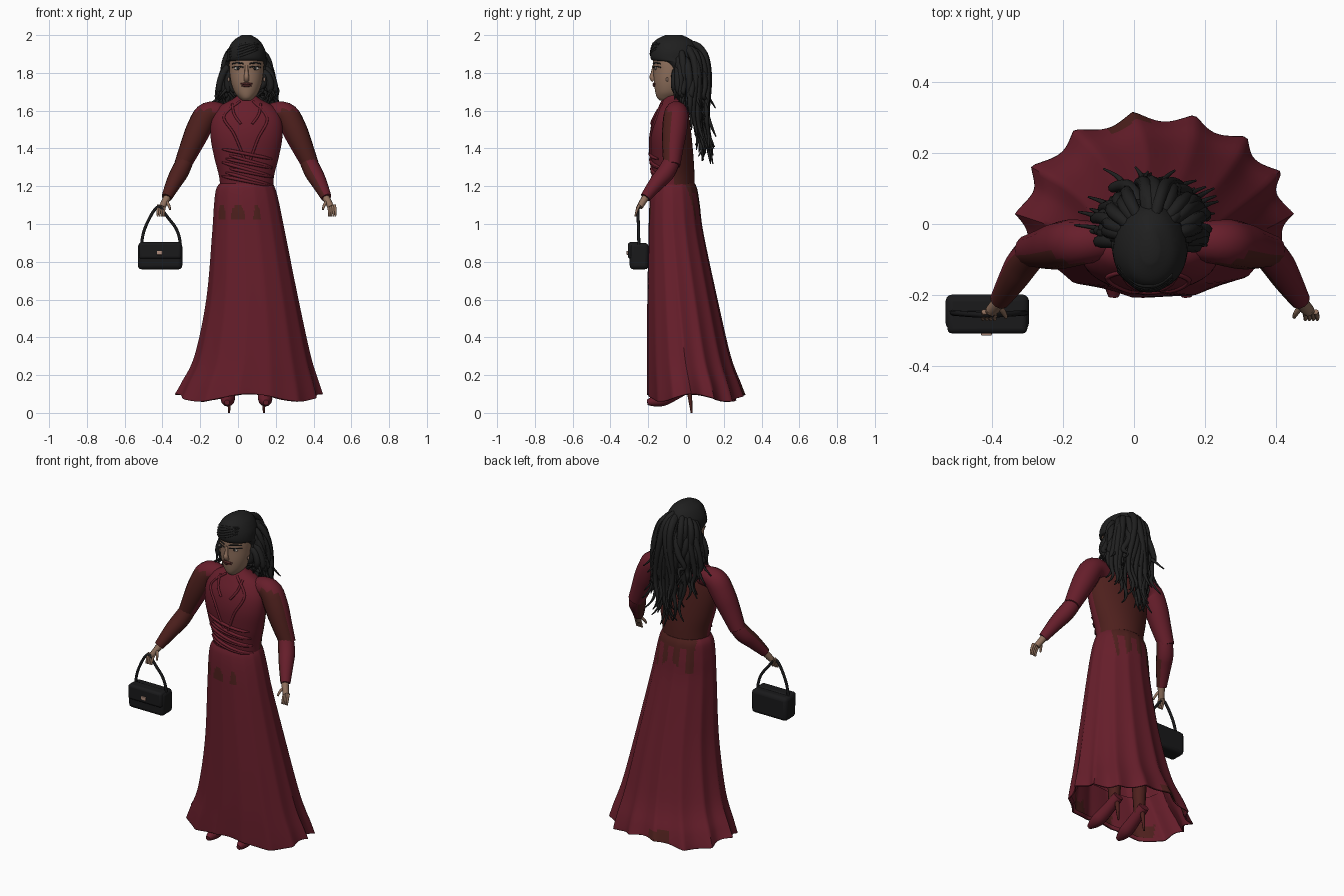
import bpy, math, random
from mathutils import Vector

if "Cube" in bpy.data.objects:
    bpy.data.objects.remove(bpy.data.objects["Cube"])
random.seed(4)
CX = 0.045  # middle of the figure


def material(name, r, g, b):
    m = bpy.data.materials.new(name)
    m.use_nodes = True
    m.diffuse_color = (r, g, b, 1)
    bsdf = next(n for n in m.node_tree.nodes if n.type == 'BSDF_PRINCIPLED')
    bsdf.inputs["Base Color"].default_value = (r, g, b, 1)
    bsdf.inputs["Roughness"].default_value = 0.8
    return m


RED = material("wine red", 0.135, 0.013, 0.024)
BROWN = material("dark brown", 0.075, 0.014, 0.012)
SKIN = material("skin", 0.28, 0.165, 0.11)
HAIR = material("hair black", 0.014, 0.014, 0.014)
BAG = material("bag black", 0.01, 0.01, 0.011)
METAL = material("rose metal", 0.42, 0.26, 0.2)
LIP = material("lip", 0.08, 0.02, 0.02)
WHITE = material("eye white", 0.5, 0.45, 0.4)


def finish(ob, mat, second=None, rule=None):
    ob.data.materials.clear()
    ob.data.materials.append(mat)
    if rule:
        ob.data.materials.append(second)
        for p in ob.data.polygons:
            p.material_index = int(rule(p.center, p.normal))
    bpy.ops.object.select_all(action='DESELECT')
    ob.select_set(True)
    bpy.context.view_layer.objects.active = ob
    bpy.ops.object.shade_smooth_by_angle(angle=math.radians(50))
    return ob


def row_at(rows, t):
    """Smooth blend of rows (sections or path points) at row number t."""
    i = min(int(t), len(rows) - 2)
    f = t - i
    a, b, c, d = (rows[max(0, min(len(rows) - 1, i + k))] for k in (-1, 0, 1, 2))
    return [q + f * (r - p + f * (2 * p - 5 * q + 4 * r - s + f * (3 * (q - r) + s - p))) / 2
            for p, q, r, s in zip(a, b, c, d)]


def loft(name, rows, mat, n=48, steps=5, shape=None, closed=True, **paint):
    """Stack ovals; each row is z, left, right, front, back."""
    verts, faces = [], []
    count = (len(rows) - 1) * steps + 1
    for k in range(count):
        z, xl, xr, yf, yb = row_at(rows, k / steps)
        cy = 0.55 * yf + 0.45 * yb
        for j in range(n):
            a = math.tau * j / n
            c, s = math.cos(a), math.sin(a)
            r, dz = shape(a, k / (count - 1)) if shape else (1, 0)
            depth = yb - cy if s > 0 else cy - yf
            verts.append(((xl + xr) / 2 + c * r * (xr - xl) / 2, cy + s * r * depth, z + dz))
    for k in range(count - 1):
        for j in range(n):
            a, b = k * n + j, k * n + (j + 1) % n
            faces.append((a, b, b + n, a + n))
    if closed:
        faces += [tuple(reversed(range(n))), tuple(range((count - 1) * n, count * n))]
    me = bpy.data.meshes.new(name)
    me.from_pydata(verts, [], faces)
    ob = bpy.data.objects.new(name, me)
    bpy.context.collection.objects.link(ob)
    return finish(ob, mat, **paint)


def front(rows, x, z, lift=0.0):
    """Point on the front of a loft at x, z."""
    t = min((k / 20 for k in range(20 * (len(rows) - 1) + 1)),
            key=lambda k: abs(row_at(rows, k)[0] - z))
    _, xl, xr, yf, yb = row_at(rows, t)
    cy = 0.55 * yf + 0.45 * yb
    u = (2 * x - xl - xr) / (xr - xl)
    return (x, cy - (cy - yf) * math.sqrt(max(0, 1 - u * u)) - lift, z)


def tubes(name, paths, mat, sides=2, **paint):
    """Tapered tubes; each path is (points, radii)."""
    cu = bpy.data.curves.new(name, 'CURVE')
    cu.dimensions, cu.bevel_depth, cu.bevel_resolution = '3D', 1, sides
    cu.use_fill_caps = True
    for pts, radii in paths:
        sp = cu.splines.new('NURBS')
        sp.points.add(len(pts) - 1)
        for p, co, r in zip(sp.points, pts, radii):
            p.co, p.radius = (*co, 1), r
        sp.order_u, sp.use_endpoint_u, sp.resolution_u = min(3, len(pts)), True, 5
    ob = bpy.data.objects.new(name, cu)
    bpy.context.collection.objects.link(ob)
    bpy.ops.object.select_all(action='DESELECT')
    ob.select_set(True)
    bpy.context.view_layer.objects.active = ob
    bpy.ops.object.convert(target='MESH')
    return finish(bpy.context.view_layer.objects.active, mat, **paint)


def ball(name, loc, size, mat):
    bpy.ops.mesh.primitive_uv_sphere_add(segments=20, ring_count=12, location=loc)
    bpy.context.object.scale = size
    bpy.context.object.name = name
    return finish(bpy.context.object, mat)


def box(name, lo, hi, bevel, mat):
    bpy.ops.mesh.primitive_cube_add(size=1, location=(Vector(lo) + Vector(hi)) / 2)
    ob = bpy.context.object
    ob.name, ob.scale = name, Vector(hi) - Vector(lo)
    bpy.ops.object.transform_apply(location=False, rotation=False)
    mod = ob.modifiers.new("round", 'BEVEL')
    mod.width, mod.segments = bevel, 3
    return finish(ob, mat)


# Skirt: pleats grow towards the hem, brown streaks hang from the waist
def pleats(a, t):
    t = 1 - t
    amp = 0.012 + (0.035 + 0.06 * min(1, max(0, 1.5 * math.sin(a) + 0.6))) * t ** 2
    fold = abs(math.sin(7 * a + 0.5 * math.sin(a)))
    return 1 - amp * fold, 0.02 * t ** 5 * math.cos(4 * a)


def streaks(c, n):
    if c.z > 0.9 and c.y > 0:
        drip = math.sin(c.x * 85) > 0 and c.z > 1.05 + 0.03 * math.sin(c.x * 30)
        return -0.075 < c.x < 0.165 and (drip or c.z > 1.165)
    if c.z > 0.9:
        return c.z > 1.02 and any(((c.x - x) / w) ** 2 + ((c.z - 1.03) / 0.075) ** 2 < 1
                                  for x, w in ((-0.085, 0.02), (0.0, 0.038), (0.1, 0.018)))
    return c.z < 0.15 and c.y > 0.2 and -0.07 < c.x < 0.05


skirt_rows = [(0.08, -0.335, 0.45, -0.21, 0.32), (0.15, -0.3, 0.43, -0.21, 0.295),
              (0.3, -0.23, 0.385, -0.21, 0.24), (0.6, -0.168, 0.32, -0.207, 0.17),
              (0.95, -0.137, 0.25, -0.2, 0.095), (1.1, -0.127, 0.22, -0.195, 0.075),
              (1.18, -0.117, 0.2, -0.186, 0.062), (1.215, -0.098, 0.184, -0.175, 0.048)]
skirt = loft("skirt", skirt_rows, RED, n=160, steps=8, shape=pleats, closed=False,
             second=BROWN, rule=streaks)
mod = skirt.modifiers.new("thickness", 'SOLIDIFY')
mod.thickness = 0.008

# Lining just inside the hem, with brown patches
lining_rows = [(z + 0.015, xl + 0.018, xr - 0.018, yf + 0.018, yb - 0.018)
               for z, xl, xr, yf, yb in skirt_rows[:3]]
loft("skirt_lining", lining_rows, RED, n=160, steps=8, closed=False, second=BROWN,
     shape=lambda a, t: pleats(a, t * 0.25),
     rule=lambda c, n: c.z < 0.17 + 0.03 * math.sin(c.x * 40) and math.sin(c.x * 28) > 0)

# Bodice with brown back, seams and waist folds
bodice_rows = [(1.15, -0.09, 0.185, -0.17, 0.045), (1.25, -0.1, 0.19, -0.175, 0.045),
               (1.35, -0.125, 0.215, -0.185, 0.04), (1.46, -0.145, 0.235, -0.192, 0.03),
               (1.55, -0.14, 0.23, -0.178, 0.02), (1.62, -0.1, 0.19, -0.145, 0.01),
               (1.66, -0.03, 0.12, -0.12, -0.01), (1.68, -0.005, 0.095, -0.105, -0.03)]
loft("bodice", bodice_rows, RED, n=64, second=BROWN,
     rule=lambda c, n: n.y > 0.15 and c.z < 1.56)
seams = [[(0.01, 1.65), (-0.075, 1.57), (-0.02, 1.475), (0.04, 1.33)],
         [(0.08, 1.65), (0.155, 1.56), (0.105, 1.45), (0.055, 1.31)],
         [(-0.03, 1.635), (-0.02, 1.58), (0.015, 1.53)],
         [(0.12, 1.635), (0.11, 1.58), (0.075, 1.53)]]
paths = []
for s in seams:
    line = [row_at(s, k / 6) for k in range(6 * (len(s) - 1) + 1)]
    paths.append(([front(bodice_rows, x, z, 0.001) for x, z in line], [0.007] * len(line)))
tubes("bodice_seams", paths, RED)
folds = []
for k in range(7):
    z, x0 = 1.25 + 0.024 * k, -0.085 + 0.02 * (k % 3)
    xs = [x0 + (0.18 - x0) * j / 8 for j in range(9)]
    pts = [front(bodice_rows, x, z - (0.2 + 0.08 * (k % 2)) * (x + 0.07), 0.003) for x in xs]
    folds.append((pts, [0.004] + [0.009] * 7 + [0.004]))
tubes("waist_folds", folds, RED)

# Arms, hands, legs and shoes, mirrored about the middle
for side, name in ((1, "left"), (-1, "right")):
    def m(*pts):
        return [(CX + side * (x - CX), y, z) for x, y, z in pts]

    tubes(name + "_upper_sleeve", [(m((0.16, -0.05, 1.58), (0.245, -0.05, 1.61), (0.3, -0.06, 1.5),
          (0.34, -0.07, 1.41), (0.385, -0.075, 1.31)), [0.05, 0.066, 0.068, 0.058, 0.045])], RED,
          sides=5, second=BROWN,
          rule=lambda c, n: c.z < 1.6 and n.y < -0.1 and n.x * side > -0.75)
    tubes(name + "_lower_sleeve", [(m((0.365, -0.07, 1.345), (0.395, -0.095, 1.28),
          (0.43, -0.155, 1.22), (0.468, -0.215, 1.14)), [0.043, 0.05, 0.042, 0.028])], RED,
          sides=5, second=BROWN, rule=lambda c, n: n.y < 0.1 if side < 0 else n.x < -0.35)
    digits = [(m((0.455, -0.2, 1.16), (0.475, -0.228, 1.12), (0.492, -0.245, 1.09)),
               [0.02, 0.02, 0.017])]
    for k in range(4):
        x = 0.478 + 0.011 * k
        digits.append((m((x, -0.235 - 0.004 * k, 1.1), (x + 0.006, -0.262, 1.075),
                         (x + 0.004, -0.268, 1.04)), [0.008, 0.007, 0.005]))
    digits.append((m((0.47, -0.23, 1.12), (0.452, -0.255, 1.1), (0.45, -0.262, 1.075)),
                   [0.009, 0.008, 0.005]))
    tubes(name + "_hand", digits, SKIN)
    tubes(name + "_leg", [(m((0.135, -0.01, 0.12), (0.135, 0.0, 0.4), (0.12, -0.03, 0.9)),
                           [0.03, 0.05, 0.06])], BROWN)
    tubes(name + "_shoe", [(m((0.148, -0.205, 0.055), (0.146, -0.15, 0.065), (0.14, -0.08, 0.09),
                              (0.136, 0.03, 0.15)), [0.014, 0.04, 0.036, 0.03])], RED, sides=4)
    tubes(name + "_heel", [(m((0.136, 0.015, 0.14), (0.137, 0.03, 0.0)), [0.016, 0.005])], BROWN)

# Head, neck and face
head_rows = [(1.655, 0.02, 0.07, -0.14, -0.07), (1.67, 0.003, 0.087, -0.154, -0.03),
             (1.7, -0.02, 0.11, -0.163, 0.0), (1.75, -0.037, 0.127, -0.17, 0.02),
             (1.81, -0.045, 0.135, -0.172, 0.03), (1.87, -0.045, 0.135, -0.173, 0.03),
             (1.93, -0.03, 0.12, -0.15, 0.02)]
loft("head", head_rows, SKIN)
tubes("neck", [([(CX, -0.055, 1.58), (CX, -0.07, 1.73)], [0.05, 0.045])], SKIN, sides=5)
tubes("nose", [([front(head_rows, CX, z, d) for z, d in
                 ((1.84, -0.004), (1.8, 0.002), (1.775, 0.012), (1.762, -0.002))],
                [0.008, 0.01, 0.015, 0.014])], SKIN)
tubes("lips", [([front(head_rows, CX + w * k, z, 0.002) for k in (-1, -0.4, 0.4, 1)],
                [0.003, 0.007, 0.007, 0.003]) for z, w in ((1.742, 0.032), (1.732, 0.026))], LIP)
for s, name in ((-1, "right"), (1, "left")):
    x = CX + s * 0.046
    ball(name + "_eye", front(head_rows, x, 1.824), (0.02, 0.004, 0.009), WHITE)
    ball(name + "_iris", front(head_rows, x, 1.824, 0.002), (0.009, 0.004, 0.009), HAIR)
    for part, z, r in (("brow", 1.852, 0.008), ("lash", 1.833, 0.005)):
        tubes(name + "_" + part, [([front(head_rows, x + 0.03 * k, z + dz, 0.001)
              for k, dz in ((-1, -0.004), (0, 0.006), (1, -0.004))], [0.003, r, 0.003])], HAIR)
    ball(name + "_earring", (CX + s * 0.094, -0.1, 1.765), (0.006, 0.006, 0.012), METAL)

# Hair: swept cap, combed strands and long loose locks
cap_rows = [(1.68, -0.05, 0.14, -0.06, 0.04), (1.8, -0.062, 0.152, -0.085, 0.06),
            (1.855, -0.064, 0.154, -0.13, 0.06), (1.87, -0.06, 0.15, -0.183, 0.06),
            (1.92, -0.054, 0.144, -0.186, 0.06), (1.97, -0.025, 0.115, -0.165, 0.035),
            (2.0, 0.02, 0.07, -0.11, -0.02)]
loft("hair_cap", cap_rows, HAIR)
sweep = []
for k in range(5):
    line = [(-0.045 + 0.17 * u, 1.87 + 0.014 * k + 0.06 * u) for u in (0, 0.25, 0.5, 0.75, 0.9)]
    sweep.append(([front(cap_rows, x, min(z, 1.955)) for x, z in line],
                  [0.004, 0.007, 0.007, 0.006, 0.003]))
tubes("combed_strands", sweep, HAIR)
locks = []
for k in range(90):
    a = math.radians(-8 + 196 * ((k * 0.618) % 1))
    d, back = Vector((math.cos(a), math.sin(a), 0)), max(0, math.sin(a))
    top = random.uniform(1.8, 1.91 + 0.05 * back)
    end = 1.66 - 0.38 * back ** 1.1 * random.uniform(0.1, 1)
    out = random.uniform(0.085, 0.135) + 0.03 * back
    c, sway = Vector((CX, -0.045, 0)), random.uniform(-0.08, 0.08)
    tip = out + random.uniform(-0.03, 0.055)
    pts = [c + d * r + Vector((sway * w, 0, z)) for r, z, w in
           ((0.05, top, 0), (out * 0.8, top, 0), (out + 0.01, top * 0.5 + 0.83, 0.2),
            (out - 0.01, (1.66 + end) / 2 + 0.04, 1), (out + 0.015, end + 0.06, 0.1),
            (tip, end, 0.9))]
    locks.append((pts, [0.014, 0.019, 0.019, 0.013, 0.009, 0.003]))
tubes("hair_locks", locks, HAIR)

# Handbag
box("bag_body", (-0.53, -0.298, 0.76), (-0.295, -0.198, 0.9), 0.02, BAG)
box("bag_flap", (-0.525, -0.308, 0.815), (-0.3, -0.24, 0.904), 0.014, BAG)
box("bag_clasp", (-0.43, -0.314, 0.837), (-0.4, -0.3, 0.858), 0.003, METAL)
tubes("bag_handle", [([(-0.51, -0.25, 0.89), (-0.508, -0.25, 0.95), (-0.45, -0.255, 1.07),
                       (-0.415, -0.255, 1.1), (-0.385, -0.255, 1.05), (-0.31, -0.25, 0.96),
                       (-0.305, -0.25, 0.89)], [0.008] * 7)], BAG)
